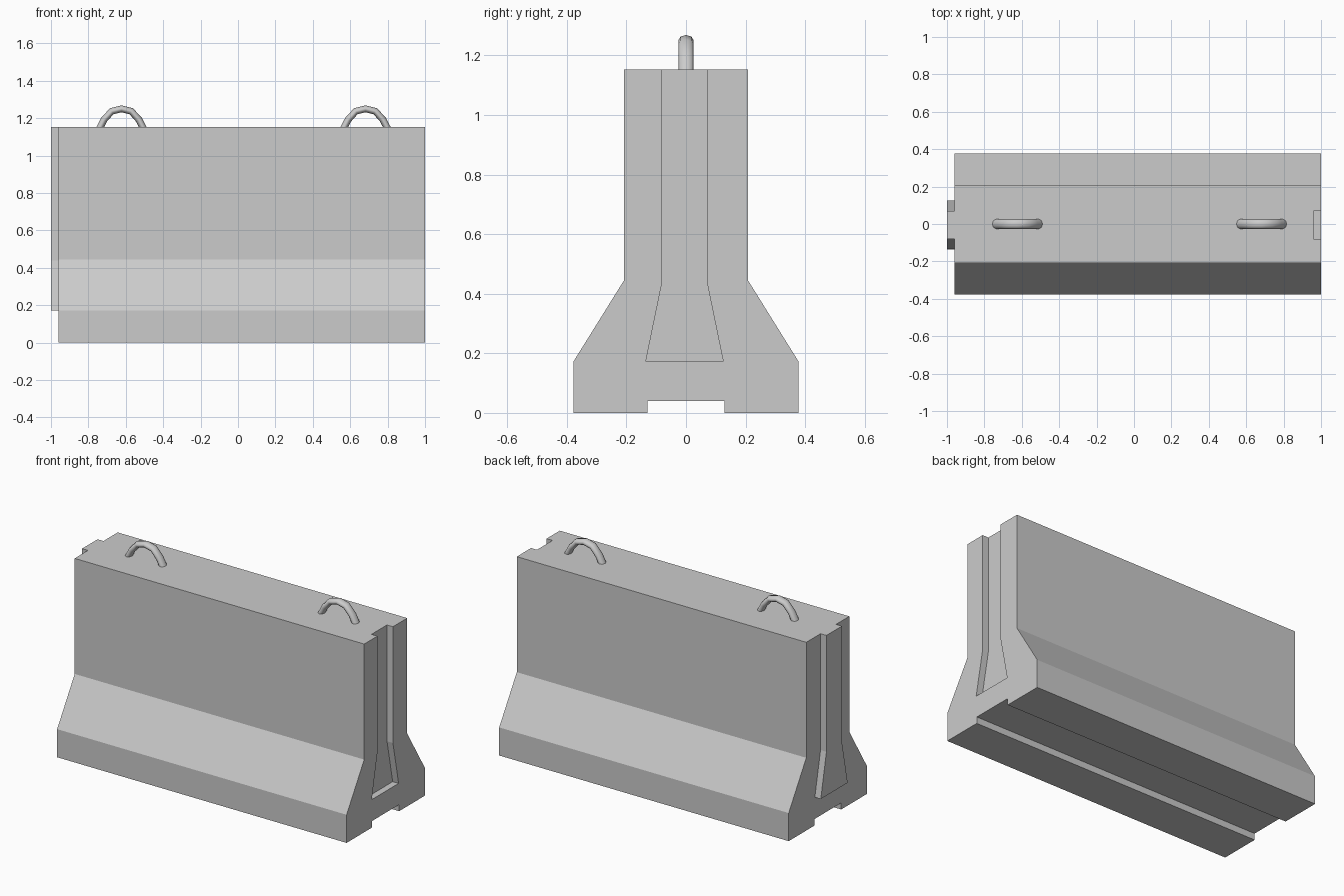
import bpy, bmesh

if "Cube" in bpy.data.objects:
    bpy.data.objects.remove(bpy.data.objects["Cube"])


def prism(name, profile, x0, x1):
    """Extrude a closed (y, z) profile along x."""
    bm = bmesh.new()
    face = bm.faces.new([bm.verts.new((x0, y, z)) for y, z in profile])
    ext = bmesh.ops.extrude_face_region(bm, geom=[face])
    verts = [v for v in ext["geom"] if isinstance(v, bmesh.types.BMVert)]
    bmesh.ops.translate(bm, verts=verts, vec=(x1 - x0, 0, 0))
    bmesh.ops.recalc_face_normals(bm, faces=bm.faces)
    mesh = bpy.data.meshes.new(name)
    bm.to_mesh(mesh)
    bm.free()
    ob = bpy.data.objects.new(name, mesh)
    bpy.context.collection.objects.link(ob)
    return ob


def mirrored(half, cy=0.0):
    """Close a half profile by mirroring it about y = cy."""
    return [(cy + y, z) for y, z in half] + [(cy - y, z) for y, z in reversed(half)]


def key_profile(top):
    """Flared key shape shared by the end tongue and the end slot."""
    return mirrored([(0.13, 0.172), (0.075, 0.44), (0.075, top)], -0.005)


# Barrier body with drainage channel underneath
body = prism("barrier_body", mirrored([
    (0.13, 0.04), (0.13, 0), (0.378, 0), (0.378, 0.172),
    (0.208, 0.445), (0.208, 1.152)]), -0.96, 1.0)

# Slot in the right end
cutter = prism("slot_cutter", key_profile(1.3), 0.96, 1.1)
cutter.hide_render = True
cutter.hide_set(True)
cut = body.modifiers.new("end_slot", "BOOLEAN")
cut.operation = "DIFFERENCE"
cut.solver = "EXACT"
cut.object = cutter

# Matching tongue on the left end
prism("end_tongue", key_profile(1.152), -1.0, -0.96)

# Lifting loops on top
half_arc = [(-0.125, 1.13), (-0.093, 1.192), (-0.052, 1.237)]
arc = half_arc + [(0, 1.25)] + [(-x, z) for x, z in reversed(half_arc)]
for name, cx in (("lifting_loop_left", -0.623), ("lifting_loop_right", 0.682)):
    curve = bpy.data.curves.new(name, "CURVE")
    curve.dimensions = "3D"
    curve.bevel_depth = 0.0185
    curve.bevel_resolution = 2
    curve.use_fill_caps = True
    spline = curve.splines.new("POLY")
    spline.points.add(len(arc) - 1)
    for p, (x, z) in zip(spline.points, arc):
        p.co = (x, 0, z, 1)
    spline.use_smooth = True
    loop = bpy.data.objects.new(name, curve)
    loop.location.x = cx
    loop.scale.y = 1.4  # slightly flattened bar
    bpy.context.collection.objects.link(loop)
